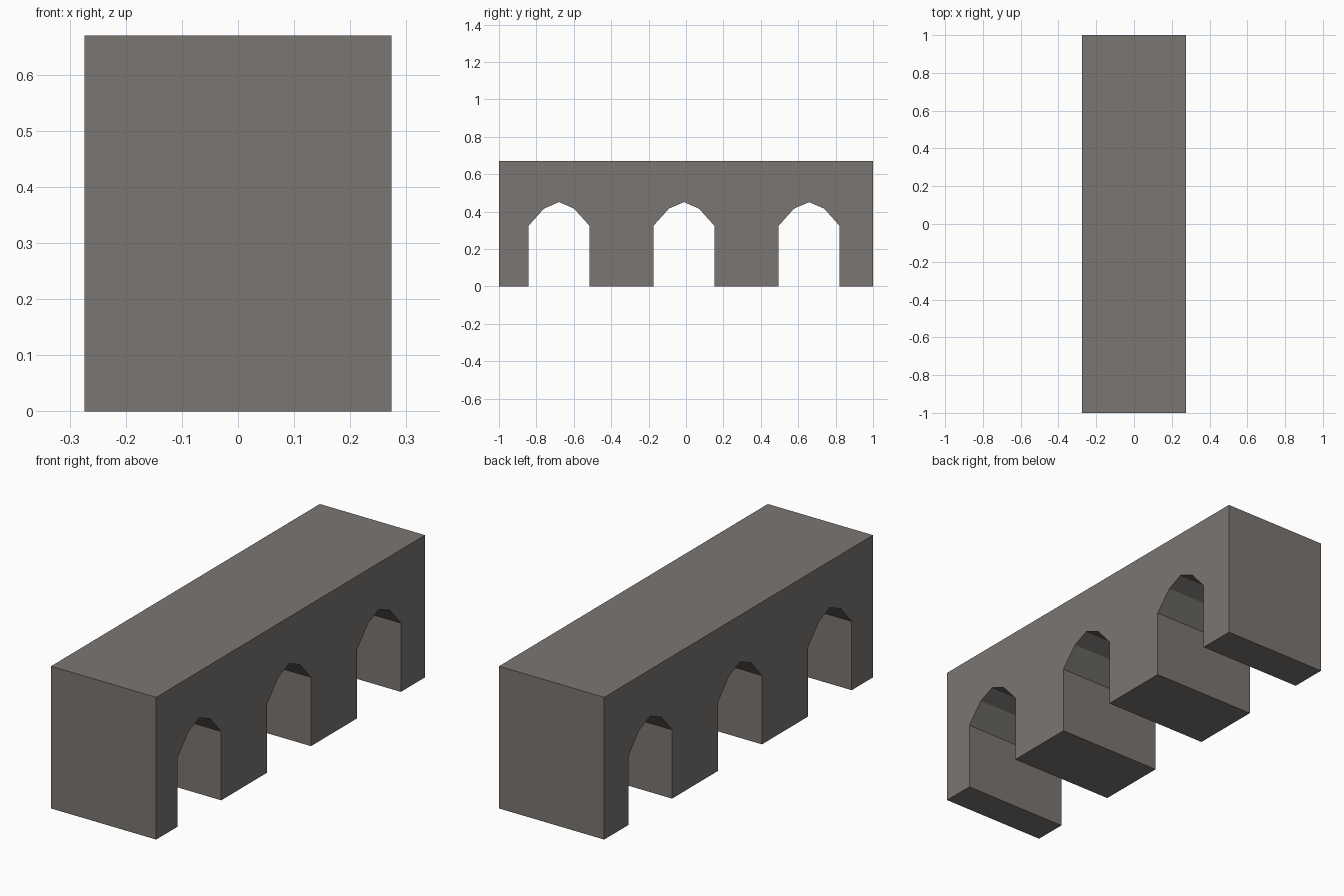
import bpy
import bmesh

if "Cube" in bpy.data.objects:
    bpy.data.objects.remove(bpy.data.objects["Cube"])

HALF_WIDTH = 0.274
HEIGHT = 0.67
ARCH_CENTRES = (-0.679, -0.011, 0.658)
# one arch opening: (offset along y, z)
ARCH = [(-0.163, 0), (-0.163, 0.324), (-0.081, 0.416), (0, 0.451),
        (0.081, 0.416), (0.163, 0.324), (0.163, 0)]

stone = bpy.data.materials.new("grey_stone")
stone.diffuse_color = (0.195, 0.181, 0.168, 1)
stone.use_nodes = True
stone.node_tree.nodes["Principled BSDF"].inputs["Base Color"].default_value = stone.diffuse_color

# side profile of the bridge, with the three arches along its bottom edge
profile = [(-1, HEIGHT), (-1, 0)]
for centre in ARCH_CENTRES:
    profile += [(centre + dy, z) for dy, z in ARCH]
profile += [(1, 0), (1, HEIGHT)]

# extrude the profile across the width
bm = bmesh.new()
side = bm.faces.new([bm.verts.new((-HALF_WIDTH, y, z)) for y, z in profile])
result = bmesh.ops.extrude_face_region(bm, geom=[side], use_keep_orig=True)
moved = [v for v in result["geom"] if isinstance(v, bmesh.types.BMVert)]
bmesh.ops.translate(bm, verts=moved, vec=(2 * HALF_WIDTH, 0, 0))
bmesh.ops.recalc_face_normals(bm, faces=bm.faces)

mesh = bpy.data.meshes.new("arched_bridge")
bm.to_mesh(mesh)
bm.free()
mesh.materials.append(stone)
bpy.context.collection.objects.link(bpy.data.objects.new("arched_bridge", mesh))
